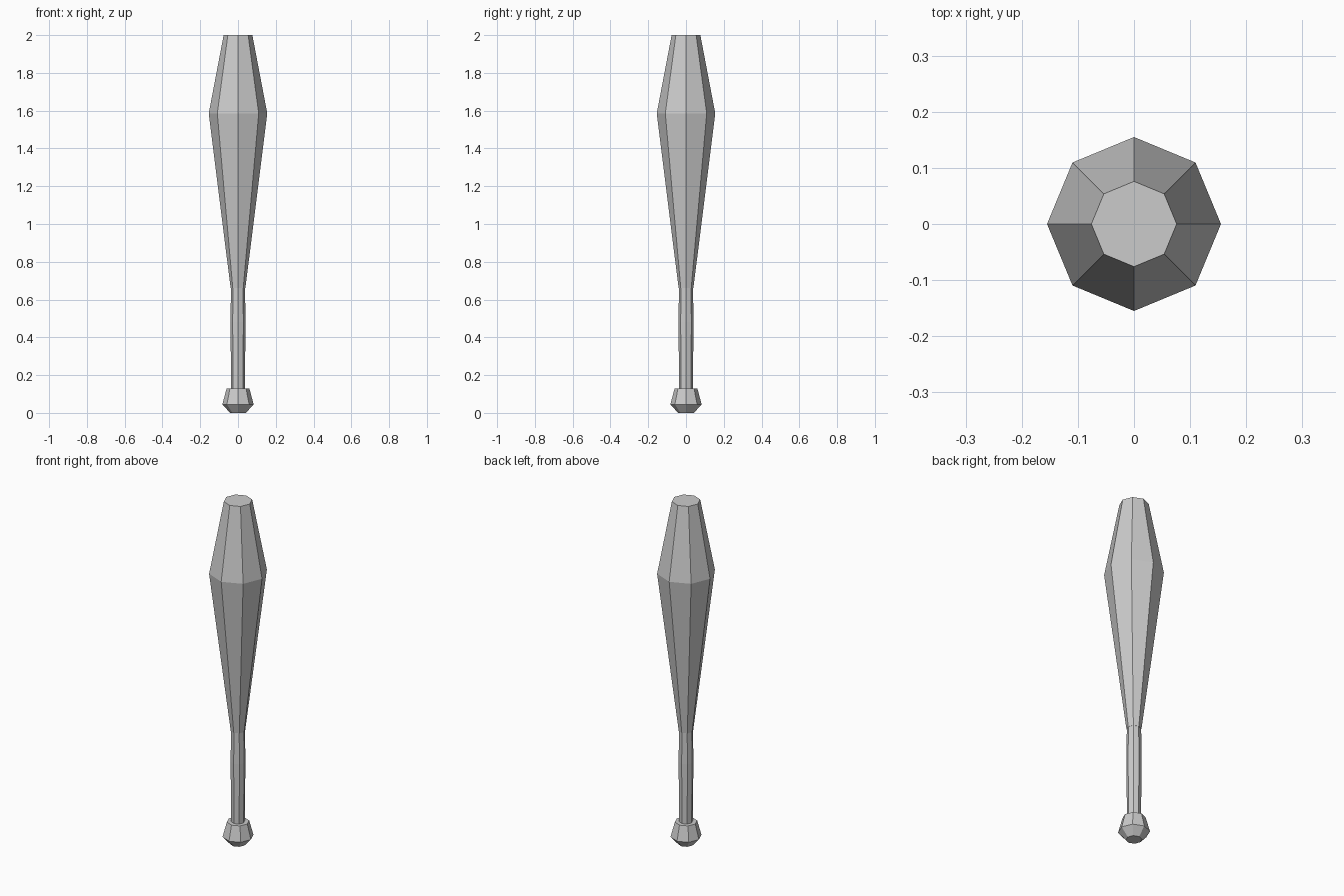
import bpy, bmesh
from math import cos, sin, pi

if "Cube" in bpy.data.objects:
    bpy.data.objects.remove(bpy.data.objects["Cube"])

SIDES = 8


def lathe(name, profile):
    """Revolve (radius, z) points into a closed, flat-faced octagonal solid."""
    bm = bmesh.new()
    rings = []
    for r, z in profile:
        rings.append([bm.verts.new((r * cos(2 * pi * i / SIDES),
                                    r * sin(2 * pi * i / SIDES), z))
                      for i in range(SIDES)])
    for a, b in zip(rings, rings[1:]):
        for i in range(SIDES):
            j = (i + 1) % SIDES
            bm.faces.new((a[i], a[j], b[j], b[i]))
    bm.faces.new(rings[0][::-1])
    bm.faces.new(rings[-1])
    bmesh.ops.recalc_face_normals(bm, faces=bm.faces)
    mesh = bpy.data.meshes.new(name)
    bm.to_mesh(mesh)
    bm.free()
    obj = bpy.data.objects.new(name, mesh)
    bpy.context.collection.objects.link(obj)
    return obj


# Slim grip, running into the knob and the body
lathe("handle", [(0.036, 0.10), (0.04, 0.48), (0.037, 0.67)])

# Tapered body with blunt top
lathe("body", [(0.039, 0.66), (0.155, 1.585), (0.076, 2.0)])

# Rounded end knob
lathe("knob", [(0.042, 0.0), (0.083, 0.045), (0.06, 0.13)])
